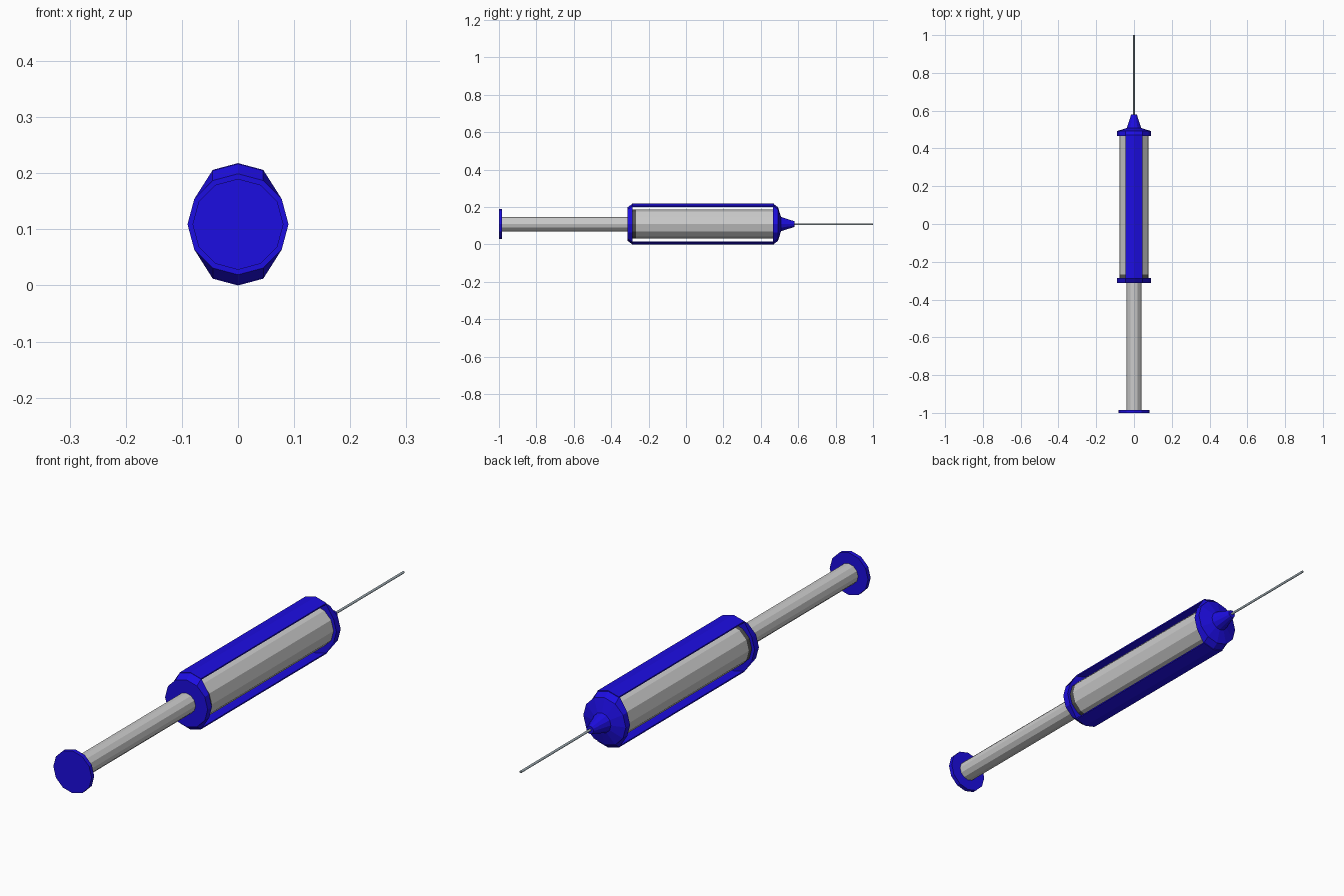
import bpy, bmesh, math

if "Cube" in bpy.data.objects:
    bpy.data.objects.remove(bpy.data.objects["Cube"])

ZC = 0.109    # height of the long axis
N = 12        # sides of every round part
LIFT = 0.019  # how far the top and bottom of the end caps bulge to meet the rails


def material(name, color):
    m = bpy.data.materials.new(name)
    m.diffuse_color = color
    m.use_nodes = True
    m.node_tree.nodes["Principled BSDF"].inputs["Base Color"].default_value = m.diffuse_color
    return m


blue = material("blue_plastic", (0.012, 0.004, 0.75, 1))
dark = material("dark_rubber", (0.09, 0.09, 0.09, 1))
steel = material("steel", (0.35, 0.42, 0.46, 1))


def make_object(name, bm, mat):
    bmesh.ops.recalc_face_normals(bm, faces=bm.faces)
    me = bpy.data.meshes.new(name)
    bm.to_mesh(me)
    bm.free()
    if mat:
        me.materials.append(mat)
    ob = bpy.data.objects.new(name, me)
    bpy.context.collection.objects.link(ob)
    return ob


def loft(name, sections, mat=None, n=N):
    """Closed solid along y from (y, radius, lift) sections."""
    bm = bmesh.new()
    rings = []
    for y, r, lift in sections:
        ring = []
        for i in range(n):
            a = 2 * math.pi * i / n
            s = math.sin(a)
            dz = math.copysign(lift, s) if abs(s) > 0.8 else 0
            ring.append(bm.verts.new((r * math.cos(a), y, ZC + r * s + dz)))
        rings.append(ring)
    for a, b in zip(rings, rings[1:]):
        for i in range(n):
            j = (i + 1) % n
            bm.faces.new((a[i], a[j], b[j], b[i]))
    bm.faces.new(rings[0])
    bm.faces.new(rings[-1])
    return make_object(name, bm, mat)


def rail(name, side):
    """Thin roof-shaped strip joining the two end caps."""
    r = 0.09
    hx, hz = r * math.cos(math.pi / 3), r * math.sin(math.pi / 3) + LIFT
    outer = [(-hx, hz), (0, r + LIFT), (hx, hz)]
    profile = outer + [(x, z - 0.005) for x, z in reversed(outer)]
    bm = bmesh.new()
    face = bm.faces.new([bm.verts.new((x, -0.288, ZC + side * z)) for x, z in profile])
    ext = bmesh.ops.extrude_face_region(bm, geom=[face], use_keep_orig=True)
    for v in ext["geom"]:
        if isinstance(v, bmesh.types.BMVert):
            v.co.y = 0.47
    make_object(name, bm, blue)


# Plunger
loft("thumb_disc", [(-1.0, 0.081, 0), (-0.984, 0.081, 0)], blue)
loft("plunger_rod", [(-0.984, 0.039, 0), (-0.30, 0.039, 0)])

# Barrel and piston seal
loft("barrel", [(-0.268, 0.078, 0), (0.47, 0.078, 0)])
loft("piston_seal", [(-0.29, 0.078, 0), (-0.268, 0.078, 0)], dark)

# End caps, with the nozzle on the front one
loft("rear_cap", [(-0.312, 0.09, 0), (-0.286, 0.09, LIFT)], blue)
loft("front_cap_nozzle", [(0.466, 0.09, LIFT), (0.492, 0.09, 0),
                          (0.508, 0.038, 0), (0.58, 0.015, 0)], blue)

# Rails along the top and bottom
rail("top_rail", 1)
rail("bottom_rail", -1)

# Needle
loft("needle", [(0.575, 0.0045, 0), (1.0, 0.0045, 0)], steel)
